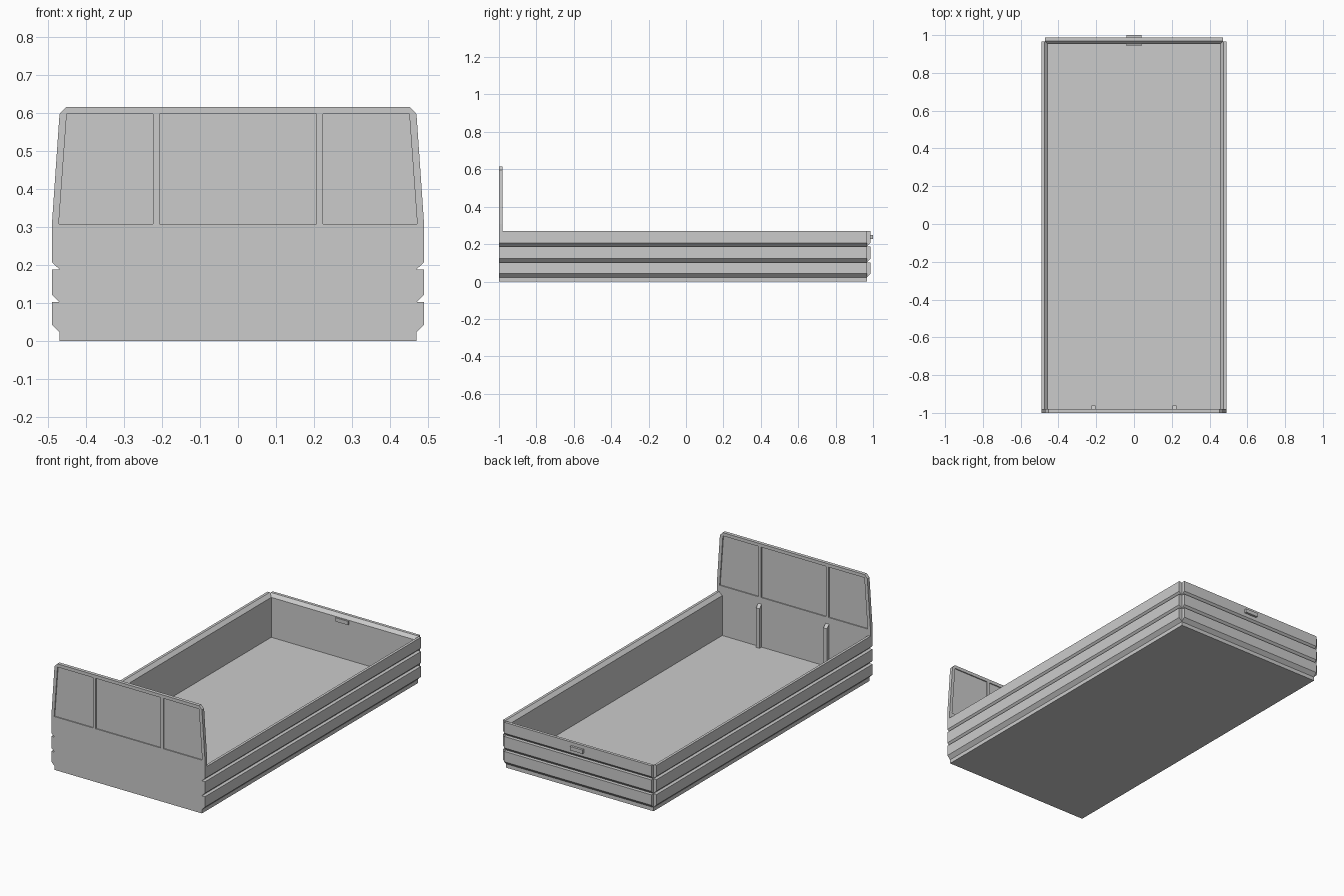
import bpy, bmesh
from mathutils import Vector

if "Cube" in bpy.data.objects:
    bpy.data.objects.remove(bpy.data.objects["Cube"])


def prism(name, pts, place, a, b):
    """Extrude a 2D profile between a and b; place(u, v, t) gives the 3D position."""
    bm = bmesh.new()
    verts = [bm.verts.new(place(u, v, a)) for u, v in pts]
    face = bm.faces.new(verts)
    ext = bmesh.ops.extrude_face_region(bm, geom=[face])
    step = Vector(place(0, 0, b)) - Vector(place(0, 0, a))
    bmesh.ops.translate(bm, vec=step,
                        verts=[g for g in ext["geom"] if isinstance(g, bmesh.types.BMVert)])
    bmesh.ops.recalc_face_normals(bm, faces=bm.faces)
    mesh = bpy.data.meshes.new(name)
    bm.to_mesh(mesh)
    bm.free()
    ob = bpy.data.objects.new(name, mesh)
    bpy.context.collection.objects.link(ob)
    return ob


def along_y(u, v, t):
    return (u, t, v)


def along_x(u, v, t):
    return (t, u, v)


def box(name, x0, x1, y0, y1, z0, z1):
    return prism(name, [(x0, z0), (x1, z0), (x1, z1), (x0, z1)], along_y, y0, y1)


TOP = 0.27
# ribbed outer edge: (outward offset, height)
ribs = [(0, 0), (0, .022), (.02, .042), (.02, .102), (0, .102), (.02, .122),
        (.02, .188), (0, .188), (.02, .207)]

# floor
box("floor", -.458, .458, -.99, .96, 0, .022)

# side walls with ribbed outside and chamfered inner lip
wall = [(.47 + o, z) for o, z in ribs] + [(.49, TOP), (.475, TOP), (.455, .252), (.455, 0)]
for s, side in ((1, "right"), (-1, "left")):
    prism(side + "_wall", [(s * x, z) for x, z in wall], along_y, -.985, .967)

# tailgate
gate = [(.967 + o, z) for o, z in ribs] + [(.987, TOP), (.97, TOP), (.953, .252), (.953, 0)]
prism("tailgate", gate, along_x, -.47, .47)
box("tailgate_latch", -.04, .04, .943, 1.0, .228, .25)

# headboard
half = [(.47 + o, z) for o, z in ribs] + [(.49, .307), (.47, .597), (.452, .616)]
head = prism("headboard", half + [(-x, z) for x, z in reversed(half)], along_y, -1, -.98)

# recessed panels on both faces of the headboard
centre = [(-.207, .307), (.207, .307), (.207, .597), (-.207, .597)]
outer = [(.224, .307), (.472, .307), (.451, .597), (.224, .597)]
for panel in (centre, outer, [(-x, z) for x, z in outer]):
    for y0, y1 in ((-1.05, -.994), (-.986, -.93)):
        cutter = prism("panel_cutter", panel, along_y, y0, y1)
        cutter.hide_render = True
        mod = head.modifiers.new("recess", "BOOLEAN")
        mod.operation = "DIFFERENCE"
        mod.solver = "EXACT"
        mod.object = cutter
        bpy.context.view_layer.objects.active = head
        bpy.ops.object.modifier_apply(modifier=mod.name)
        bpy.data.objects.remove(cutter)

# inner headboard posts with sloped tops
post = [(-.982, .02), (-.961, .02), (-.961, .25), (-.982, .271)]
for x in (-.215, .215):
    prism("headboard_post", post, along_x, x - .011, x + .011)
